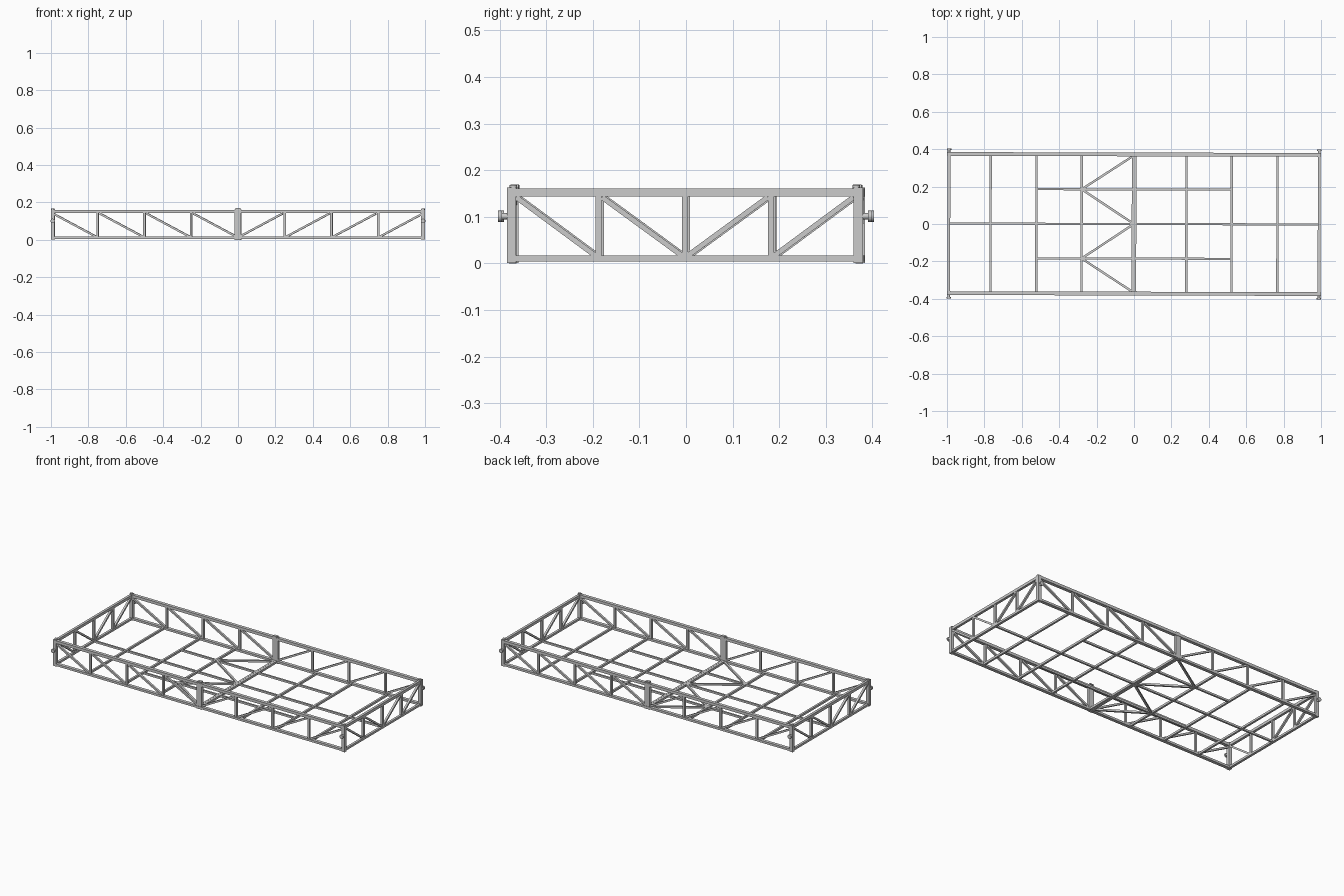
import bpy, bmesh, math
from mathutils import Vector, Matrix

if "Cube" in bpy.data.objects:
    bpy.data.objects.remove(bpy.data.objects["Cube"])

TWIST = Matrix.Rotation(-0.0025, 4, 'Z')   # the frame sits very slightly skewed


def finish(name, bm, smooth=False):
    bm.transform(TWIST)
    bmesh.ops.recalc_face_normals(bm, faces=bm.faces)
    me = bpy.data.meshes.new(name)
    bm.to_mesh(me)
    bm.free()
    ob = bpy.data.objects.new(name, me)
    bpy.context.collection.objects.link(ob)
    if smooth:
        bpy.context.view_layer.objects.active = ob
        ob.select_set(True)
        bpy.ops.object.shade_smooth_by_angle(angle=math.radians(40))
        ob.select_set(False)


def bar(bm, p, q, w, h):
    """Rectangular bar from p to q: w sideways, h in the upright direction."""
    p, q = Vector(p), Vector(q)
    d = (q - p).normalized()
    ref = Vector((0, 0, 1)) if abs(d.z) < 0.99 else Vector((0, 1, 0))
    side = ref.cross(d).normalized()
    up = d.cross(side)
    rot = Matrix((d, side, up)).transposed().to_4x4()
    m = Matrix.Translation((p + q) / 2) @ rot @ Matrix.Diagonal(((q - p).length, w, h, 1))
    bmesh.ops.create_cube(bm, size=1, matrix=m)


def pin(bm, p, q, r):
    p, q = Vector(p), Vector(q)
    rot = (q - p).to_track_quat('Z', 'Y').to_matrix().to_4x4()
    bmesh.ops.create_cone(bm, cap_ends=True, segments=20, radius1=r, radius2=r,
                          depth=(q - p).length,
                          matrix=Matrix.Translation((p + q) / 2) @ rot)


Y, X = 0.372, 0.99            # centre lines of the side and end trusses
ZT, ZB = 0.152, 0.0105        # centre heights of top and bottom chords
T = 0.0125                    # thin member size

# side trusses, front and back
for sy, label in ((-1, "front"), (1, "back")):
    y = sy * Y
    bm = bmesh.new()
    bar(bm, (-X, y, ZT), (X, y, ZT), 0.02, 0.017)
    bar(bm, (-X, y, ZB), (X, y, ZB), 0.02, 0.013)
    finish(label + "_chords", bm)
    bm = bmesh.new()
    for sx in (-1, 1):
        for i in range(4):
            xo, xi = 1 - i * 0.25, 0.75 - i * 0.25
            if i < 3:
                bar(bm, (sx * xi, y, ZB), (sx * xi, y, ZT), T, T)
            bar(bm, (sx * (xo - 0.012), y, 0.14), (sx * (xi + 0.005), y, 0.015), T, 0.011)
    finish(label + "_lattice", bm)

# end trusses, left and right
for sx, label in ((-1, "left"), (1, "right")):
    x = sx * X
    bm = bmesh.new()
    bar(bm, (x, -Y, ZT), (x, Y, ZT), 0.015, 0.017)
    bar(bm, (x, -Y, ZB), (x, Y, ZB), 0.015, 0.013)
    finish(label + "_end_chords", bm)
    bm = bmesh.new()
    for y in (-0.185, 0, 0.185):
        bar(bm, (x, y, ZB), (x, y, ZT), T, T)
    for sy in (-1, 1):
        bar(bm, (x, sy * 0.362, 0.142), (x, sy * 0.19, 0.015), T, 0.011)
        bar(bm, (x, sy * 0.178, 0.142), (x, sy * 0.004, 0.015), T, 0.011)
    finish(label + "_end_lattice", bm)

# corner posts, centre double posts, studs and side knobs
posts, studs, knobs = bmesh.new(), bmesh.new(), bmesh.new()
for sy in (-1, 1):
    for sx in (-1, 1):
        bar(posts, (sx * X, sy * Y, 0.001), (sx * X, sy * Y, 0.163), 0.02, 0.02)
        bar(posts, (sx * 0.008, sy * Y, 0), (sx * 0.008, sy * Y, 0.163), 0.02, 0.0155)
        pin(studs, (sx * X, sy * 0.368, 0.16), (sx * X, sy * 0.368, 0.168), 0.008)
        pin(knobs, (sx * X, sy * 0.38, 0.101), (sx * X, sy * 0.394, 0.101), 0.007)
        pin(knobs, (sx * X, sy * 0.393, 0.101), (sx * X, sy * 0.401, 0.101), 0.012)
    bar(studs, (-0.013, sy * 0.368, 0.166), (0.013, sy * 0.368, 0.166), 0.018, 0.007)
finish("posts", posts)
finish("top_studs", studs, True)
finish("side_knobs", knobs, True)

# floor cross members
bm = bmesh.new()
for x in (0.28, 0.522, 0.767):
    for sx in (-1, 1):
        bar(bm, (sx * x, -Y, ZB), (sx * x, Y, ZB), 0.012, 0.013)
for x in (-0.0063, 0.0063):
    bar(bm, (x, -Y, ZB), (x, Y, ZB), 0.012, 0.013)
finish("floor_cross_members", bm)

# floor stringers
bm = bmesh.new()
bar(bm, (-X, 0, ZB), (X, 0, ZB), 0.011, 0.012)
for sy in (-1, 1):
    bar(bm, (-0.525, sy * 0.185, ZB), (0.525, sy * 0.185, ZB), 0.011, 0.012)
finish("floor_stringers", bm)

# floor diagonal braces
bm = bmesh.new()
for sy in (-1, 1):
    for y in (0.362, 0.005):
        bar(bm, (-0.28, sy * 0.185, ZB), (-0.008, sy * y, ZB), 0.012, 0.011)
finish("floor_braces", bm)
